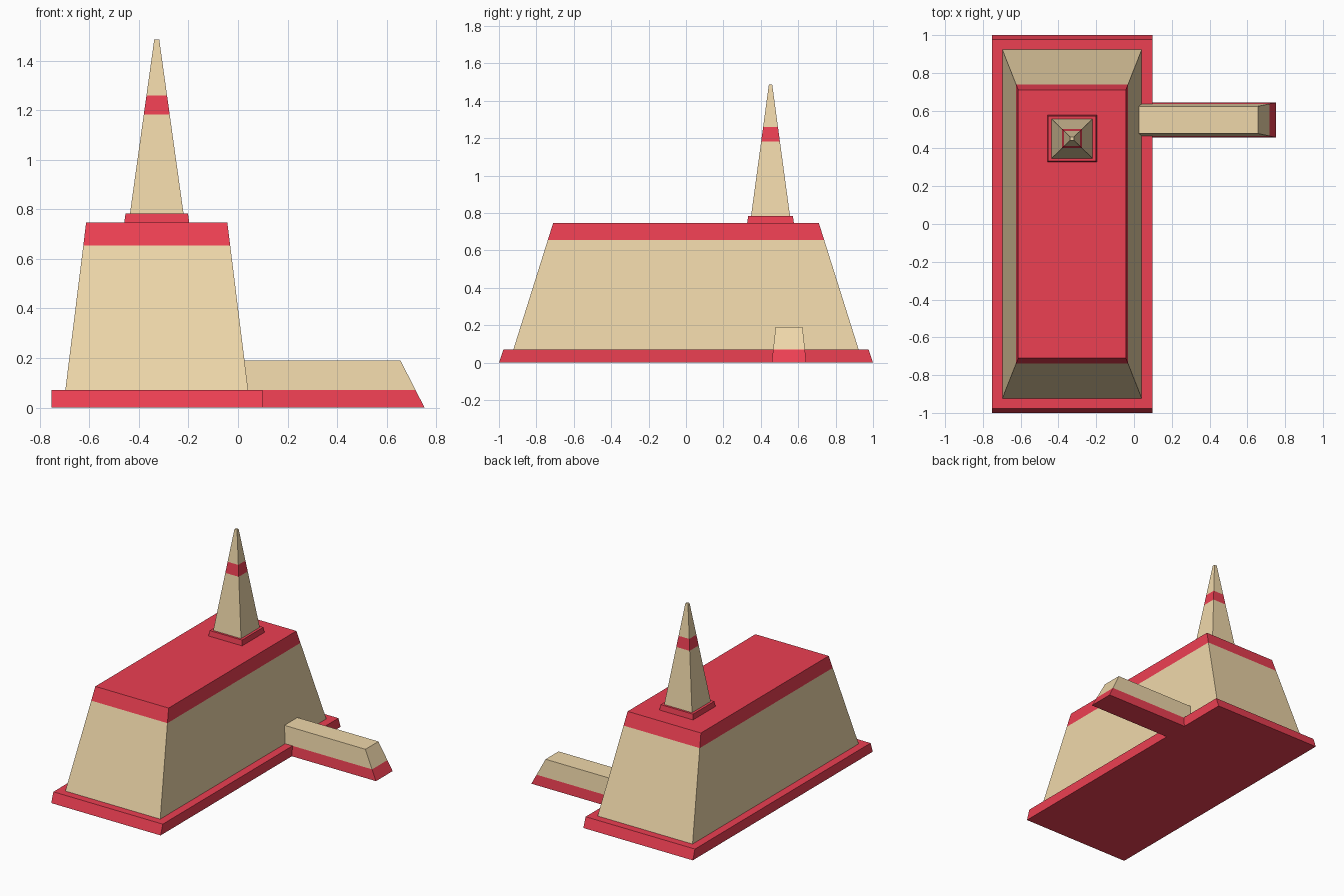
import bpy, bmesh

if "Cube" in bpy.data.objects:
    bpy.data.objects.remove(bpy.data.objects["Cube"])


def material(name, rgb):
    m = bpy.data.materials.new(name)
    m.diffuse_color = (*rgb, 1)
    m.use_nodes = True
    m.node_tree.nodes["Principled BSDF"].inputs["Base Color"].default_value = m.diffuse_color
    return m


RED = material("red_trim", (0.84, 0.05, 0.085))
TAN = material("sandstone", (0.86, 0.68, 0.40))


def tapered_block(name, bottom, top, levels, mats):
    """Loft rectangles (x0, x1, y0, y1) from bottom to top, one colour per level band."""
    bm = bmesh.new()
    rings = []
    for z in levels:
        t = (z - levels[0]) / (levels[-1] - levels[0])
        x0, x1, y0, y1 = [a + (b - a) * t for a, b in zip(bottom, top)]
        rings.append([bm.verts.new((x, y, z))
                      for x, y in ((x0, y0), (x1, y0), (x1, y1), (x0, y1))])
    slots = list(dict.fromkeys(mats))
    bm.faces.new(rings[0][::-1]).material_index = slots.index(mats[0])
    bm.faces.new(rings[-1]).material_index = slots.index(mats[-1])
    for low, high, mat in zip(rings, rings[1:], mats):
        for i in range(4):
            j = (i + 1) % 4
            f = bm.faces.new((low[i], low[j], high[j], high[i]))
            f.material_index = slots.index(mat)
    me = bpy.data.meshes.new(name)
    bm.to_mesh(me)
    bm.free()
    for m in slots:
        me.materials.append(m)
    ob = bpy.data.objects.new(name, me)
    bpy.context.collection.objects.link(ob)


def square(cx, cy, hx, hy):
    return (cx - hx, cx + hx, cy - hy, cy + hy)


# Main hall: plinth and sloping walls with a red roof band
tapered_block("plinth", (-0.753, 0.098, -1, 1), (-0.753, 0.098, -0.976, 0.976),
              [0, 0.07], [RED])
tapered_block("hall", (-0.697, 0.041, -0.923, 0.923), (-0.613, -0.043, -0.71, 0.71),
              [0.07, 0.655, 0.747], [TAN, RED])

# Low side wing, its red footing butting against the plinth
tapered_block("wing_footing", (0.098, 0.753, 0.458, 0.643), (0.098, 0.717, 0.466, 0.636),
              [0, 0.07], [RED])
tapered_block("wing", (0.0, 0.717, 0.466, 0.636), (0.0, 0.656, 0.479, 0.623),
              [0.07, 0.19], [TAN])

# Spire on its footing, with a red stripe
CX, CY = -0.328, 0.452
tapered_block("spire_footing", square(CX, CY, 0.131, 0.125), square(CX, CY, 0.126, 0.119),
              [0.747, 0.784], [RED])
tapered_block("spire", square(CX, CY, 0.108, 0.104), square(CX, CY, 0.01, 0.009),
              [0.784, 1.183, 1.26, 1.486], [TAN, RED, TAN])
